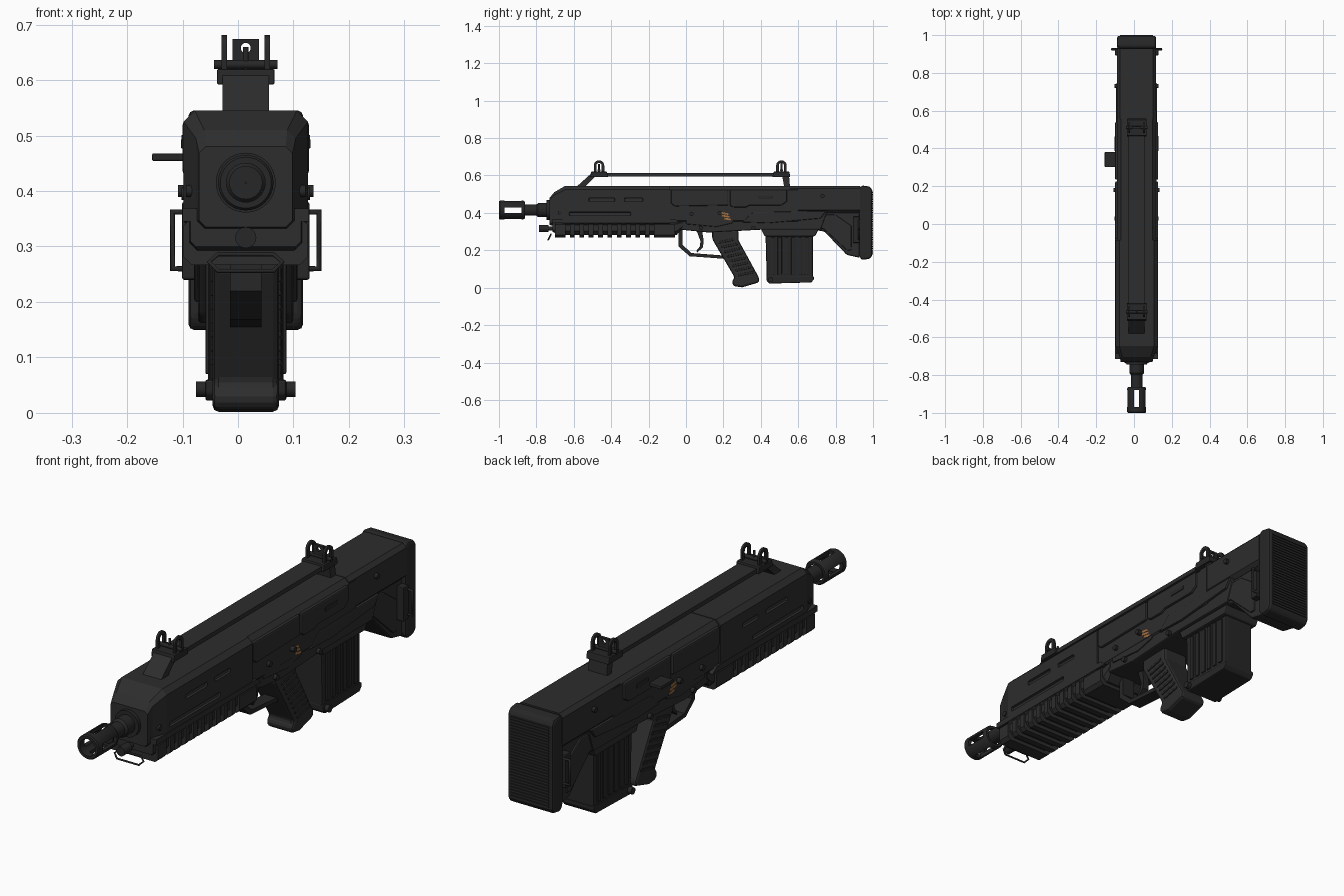
import bpy, bmesh, math
from mathutils import Vector, Matrix

if "Cube" in bpy.data.objects:
    bpy.data.objects.remove(bpy.data.objects["Cube"])

CX = 0.014  # centre line of the gun body


def material(name, rgb):
    m = bpy.data.materials.new(name)
    m.diffuse_color = (*rgb, 1)
    m.use_nodes = True
    m.node_tree.nodes["Principled BSDF"].inputs["Base Color"].default_value = m.diffuse_color
    return m


BODY = material("dark_polymer", (0.026, 0.026, 0.026))
METAL = material("black_metal", (0.020, 0.020, 0.020))
RUST = material("orange_mark", (0.38, 0.16, 0.05))


def finish(name, bm, mat, bevel=0.0, smooth=False):
    bmesh.ops.recalc_face_normals(bm, faces=bm.faces)
    me = bpy.data.meshes.new(name)
    bm.to_mesh(me)
    bm.free()
    me.materials.append(mat)
    ob = bpy.data.objects.new(name, me)
    bpy.context.collection.objects.link(ob)
    if bevel:
        b = ob.modifiers.new("bevel", 'BEVEL')
        b.width, b.segments, b.limit_method = bevel, 2, 'ANGLE'
    if smooth:
        bpy.context.view_layer.objects.active = ob
        ob.select_set(True)
        bpy.ops.object.shade_smooth_by_angle(angle=math.radians(35))
        ob.select_set(False)
    return ob


def profile(name, pts, half, mat=BODY, bevel=0.0, x=CX):
    """Side outline (y, z) extruded across x."""
    bm = bmesh.new()
    f = bm.faces.new([bm.verts.new((x - half, y, z)) for y, z in pts])
    r = bmesh.ops.extrude_face_region(bm, geom=[f])
    bmesh.ops.translate(bm, verts=[v for v in r['geom'] if isinstance(v, bmesh.types.BMVert)], vec=(2 * half, 0, 0))
    return finish(name, bm, mat, bevel)


def loft(name, sections, mat=BODY):
    """Chamfered box sections (y, half width, z0, z1, chamfer) joined along y."""
    bm, loops = bmesh.new(), []
    for y, w, a, b, c in sections:
        o = [(-w, a + c), (-w, b - c), (-w + c, b), (w - c, b), (w, b - c), (w, a + c), (w - c, a), (-w + c, a)]
        loops.append([bm.verts.new((CX + x, y, z)) for x, z in o])
    for p, q in zip(loops, loops[1:]):
        for i in range(8):
            bm.faces.new((p[i], p[(i + 1) % 8], q[(i + 1) % 8], q[i]))
    bm.faces.new(loops[0])
    bm.faces.new(loops[-1])
    return finish(name, bm, mat)


def boxes(name, items, mat=BODY, bevel=0.0):
    """Boxes (centre, size, tilt about x) in one object."""
    bm = bmesh.new()
    for c, s, t in items:
        bmesh.ops.create_cube(bm, size=1, matrix=Matrix.Translation(c) @ Matrix.Rotation(t, 4, 'X') @ Matrix.Diagonal((*s, 1)))
    return finish(name, bm, mat, bevel)


def rods(name, items, mat=METAL, seg=20):
    """Cylinders (start, end, radius) in one object."""
    bm = bmesh.new()
    for a, b, r in items:
        a, b = Vector(a), Vector(b)
        d = b - a
        m = Matrix.Translation((a + b) / 2) @ d.to_track_quat('Z', 'Y').to_matrix().to_4x4()
        bmesh.ops.create_cone(bm, cap_ends=True, segments=seg, radius1=r, radius2=r, depth=d.length, matrix=m)
    return finish(name, bm, mat, smooth=True)


def lathe(name, pts, z, mat=METAL, steps=32):
    """Closed (radius, y) outline spun around a y axis at height z."""
    bm = bmesh.new()
    vs = [bm.verts.new((CX + r, y, z)) for r, y in pts]
    es = [bm.edges.new((vs[i], vs[(i + 1) % len(vs)])) for i in range(len(vs))]
    bmesh.ops.spin(bm, geom=vs + es, cent=(CX, 0, z), axis=(0, 1, 0), angle=math.tau, steps=steps)
    bmesh.ops.remove_doubles(bm, verts=bm.verts, dist=1e-5)
    return finish(name, bm, mat, smooth=True)


def wire(name, pts, r, closed=False):
    cu = bpy.data.curves.new(name, 'CURVE')
    cu.dimensions, cu.bevel_depth, cu.bevel_resolution = '3D', r, 2
    s = cu.splines.new('POLY')
    s.points.add(len(pts) - 1)
    for p, q in zip(s.points, pts):
        p.co = (*q, 1)
    s.use_cyclic_u, cu.use_fill_caps = closed, True
    cu.materials.append(METAL)
    ob = bpy.data.objects.new(name, cu)
    bpy.context.collection.objects.link(ob)
    bpy.context.view_layer.objects.active = ob
    ob.select_set(True)
    bpy.ops.object.convert(target='MESH')
    bpy.context.object.select_set(False)


def cut(ob, cutter):
    cutter.hide_render = True
    cutter.hide_set(True)
    m = ob.modifiers.new("cut", 'BOOLEAN')
    m.operation, m.object, m.solver = 'DIFFERENCE', cutter, 'EXACT'


def both(y, z, half, size, t=0):
    """Matching boxes on the left and right flanks."""
    return [((CX + s * half, y, z), size, t) for s in (-1, 1)]


# Barrel, collar and slotted muzzle
lathe("barrel", [(0.001, -0.875), (0.03, -0.875), (0.03, -0.80), (0.038, -0.79), (0.038, -0.745), (0.054, -0.745),
                 (0.054, -0.70), (0.001, -0.70)], 0.415)
muzzle = lathe("muzzle", [(0.035, -1.0), (0.046, -1.0), (0.05, -0.995), (0.05, -0.87), (0.045, -0.862), (0.035, -0.862)], 0.415)
cut(muzzle, boxes("muzzle_slot_cutter", [((CX, -0.925, 0.415), (0.026, 0.09, 0.2), 0), ((CX, -0.925, 0.415), (0.2, 0.09, 0.03), 0)]))

# Front shroud with grooves on its flanks
shroud = loft("shroud", [(-0.73, 0.084, 0.335, 0.48, 0.012), (-0.705, 0.090, 0.33, 0.51, 0.015),
                         (-0.645, 0.112, 0.325, 0.545, 0.02), (-0.085, 0.112, 0.325, 0.545, 0.02)])
grooves = []
for y, z, length in ((-0.45, 0.47, 0.14), (-0.28, 0.47, 0.10), (-0.46, 0.395, 0.33)):
    grooves += both(y, z, 0.112, (0.022, length, 0.02))
cut(shroud, boxes("groove_cutter", grooves, bevel=0.006))

# Ribbed lower handguard
loft("handguard_core", [(-0.715, 0.10, 0.30, 0.36, 0.01), (-0.68, 0.103, 0.282, 0.36, 0.02),
                        (-0.05, 0.103, 0.282, 0.36, 0.02), (-0.015, 0.10, 0.32, 0.36, 0.01)])
profile("handguard_band", [(-0.715, 0.345), (-0.715, 0.368), (-0.06, 0.368), (-0.03, 0.345)], 0.114)
for y0, y1 in [(-0.70, -0.645), (-0.15, -0.06)] + [(-0.62 + i * 0.05, -0.595 + i * 0.05) for i in range(10)]:
    loft("handguard_rib", [(y0, 0.112, 0.267, 0.352, 0.014), (y1, 0.112, 0.267, 0.352, 0.014)])

# Receiver and the raised panels on its flanks
loft("receiver", [(-0.10, 0.104, 0.34, 0.543, 0.02), (0.60, 0.104, 0.34, 0.543, 0.02)])
profile("lower_receiver", [(-0.04, 0.42), (-0.03, 0.31), (0.12, 0.295), (0.40, 0.31), (0.72, 0.31), (0.76, 0.42)], 0.098, bevel=0.006)
profile("front_panel", [(-0.08, 0.45), (-0.08, 0.525), (0.225, 0.525), (0.225, 0.44), (-0.06, 0.435)], 0.114, bevel=0.006)
rear_panel = profile("rear_panel", [(0.235, 0.44), (0.235, 0.525), (0.54, 0.525), (0.54, 0.46), (0.51, 0.44), (0.34, 0.44), (0.32, 0.43), (0.25, 0.43)], 0.114, bevel=0.006)
boxes("panel_slot", both(0.425, 0.485, 0.113, (0.008, 0.08, 0.018)), METAL, 0.003)
profile("receiver_ridge", [(0.30, 0.35), (0.36, 0.405), (0.75, 0.41), (0.72, 0.37), (0.44, 0.345)], 0.108, bevel=0.005)
profile("receiver_step", [(0.0, 0.34), (0.0, 0.425), (0.27, 0.425), (0.25, 0.345), (0.16, 0.325)], 0.103, bevel=0.005)
rods("bolts", [((CX - w, y, z), (CX + w, y, z), 0.011) for y, z, w in
               ((-0.675, 0.40, 0.108), (0.03, 0.395, 0.116), (0.18, 0.40, 0.122), (0.36, 0.32, 0.112), (0.73, 0.49, 0.116), (0.08, 0.32, 0.112))])
boxes("charging_handle", [((-0.12, 0.342, 0.461), (0.07, 0.08, 0.014), 0)], METAL, 0.003)

# Orange painted marks
marks = []
for y, z, l in ((0.205, 0.397, 0.045), (0.213, 0.382, 0.04), (0.222, 0.367, 0.035)):
    marks += both(y, z, 0.1035, (0.003, l, 0.009), math.radians(-10))
boxes("painted_marks", marks, RUST)

# Stock and butt pad
loft("stock", [(0.555, 0.103, 0.40, 0.545, 0.016), (0.93, 0.103, 0.40, 0.545, 0.016)])
profile("stock_lower", [(0.68, 0.31), (0.74, 0.30), (0.86, 0.175), (0.93, 0.16), (0.93, 0.42), (0.68, 0.42)], 0.086, bevel=0.008)
profile("stock_brace", [(0.70, 0.315), (0.735, 0.315), (0.86, 0.20), (0.885, 0.20), (0.885, 0.33), (0.80, 0.39), (0.70, 0.39)], 0.093, bevel=0.005)
profile("butt_pad", [(0.925, 0.17), (0.94, 0.148), (0.985, 0.155), (0.996, 0.175), (0.996, 0.52), (0.985, 0.54), (0.94, 0.547), (0.925, 0.53)],
        0.103, METAL, 0.01)
boxes("butt_pad_ridges", [((CX, 0.996, 0.185 + i * 0.012), (0.175, 0.008, 0.006), 0) for i in range(28)], METAL)
for s in (-1, 1):
    wire("rear_sling_loop", [(CX + s * a, 0.925, z) for a, z in ((0.08, 0.26), (0.132, 0.26), (0.132, 0.362), (0.08, 0.362))], 0.006)
    boxes("sling_mount", [((CX + s * 0.095, 0.91, 0.31), (0.04, 0.035, 0.14), 0)], METAL, 0.004)

# Carry rail on top
profile("carry_rail", [(-0.585, 0.54), (-0.505, 0.612), (0.55, 0.612), (0.556, 0.54), (0.525, 0.54), (0.515, 0.594), (-0.485, 0.594), (-0.54, 0.54)],
        0.042)

# Front and rear sights
arc = [math.pi * i / 8 for i in range(9)]
for label, y in (("front", -0.465), ("rear", 0.51)):
    profile(label + "_sight_base", [(y - 0.048, 0.592), (y - 0.042, 0.62), (y + 0.042, 0.62), (y + 0.048, 0.592)], 0.052, METAL, 0.003)
    outer = [(y + 0.028 * math.cos(a), 0.654 + 0.027 * math.sin(a)) for a in arc]
    inner = [(y + 0.014 * math.cos(a), 0.654 + 0.013 * math.sin(a)) for a in reversed(arc)]
    ear = [(y + 0.028, 0.615)] + outer + [(y - 0.028, 0.615), (y - 0.014, 0.615)] + inner + [(y + 0.014, 0.615)]
    for s in (-1, 1):
        profile(label + "_sight_ear", ear, 0.005, METAL, x=CX + s * 0.039)
    rods(label + "_sight_pin", [((CX - 0.057, y, 0.628), (CX + 0.057, y, 0.628), 0.008)])
rods("front_sight_post", [((CX, -0.465, 0.61), (CX, -0.465, 0.66), 0.005)])
aperture = boxes("rear_aperture", [((CX, 0.51, 0.648), (0.048, 0.012, 0.052), 0)], METAL)
cut(aperture, rods("aperture_cutter", [((CX, 0.4, 0.658), (CX, 0.6, 0.658), 0.009)]))

# Front sling knob and wire loop
rods("front_knob", [((CX, -0.785, 0.316), (CX, -0.735, 0.316), 0.019), ((CX, -0.74, 0.316), (CX, -0.69, 0.316), 0.011)])
wire("front_sling_loop", [(CX + x, y, z) for x, y, z in ((-0.05, -0.722, 0.286), (0.05, -0.722, 0.286), (0.066, -0.729, 0.272),
     (0.05, -0.737, 0.256), (-0.05, -0.737, 0.256), (-0.066, -0.729, 0.272))], 0.004, True)

# Trigger and its guard
profile("trigger_guard", [(-0.04, 0.32), (-0.04, 0.22), (0.02, 0.168), (0.20, 0.155), (0.20, 0.172), (0.03, 0.185), (-0.018, 0.228), (-0.018, 0.32)],
        0.028, METAL)
profile("trigger", [(0.055, 0.31), (0.085, 0.31), (0.095, 0.25), (0.09, 0.215), (0.06, 0.188), (0.056, 0.198), (0.075, 0.222), (0.077, 0.25)], 0.014, METAL)

# Pistol grip with raised ribs
profile("pistol_grip", [(0.14, 0.31), (0.14, 0.26), (0.26, 0.055), (0.245, 0.03), (0.255, 0.008), (0.30, 0.002), (0.39, 0.028), (0.392, 0.05), (0.28, 0.255),
                        (0.28, 0.31)], 0.06, BODY, 0.012)
boxes("grip_ribs", [((CX, 0.218 + i * 0.0145, 0.25 - i * 0.025), (0.128, 0.085, 0.012), math.radians(12)) for i in range(8)], METAL, 0.003)

# Magazine, its collar, ribs and base pin
profile("magazine_well", [(0.40, 0.315), (0.42, 0.275), (0.69, 0.275), (0.71, 0.315)], 0.084, BODY, 0.005)
profile("magazine", [(0.425, 0.29), (0.432, 0.035), (0.445, 0.024), (0.67, 0.03), (0.68, 0.045), (0.68, 0.29)], 0.068, METAL, 0.008)
profile("magazine_base", [(0.43, 0.06), (0.432, 0.035), (0.445, 0.022), (0.67, 0.028), (0.684, 0.045), (0.684, 0.06)], 0.073, METAL, 0.004)
boxes("magazine_ribs", [((CX, 0.465 + i * 0.036, 0.17), (0.146, 0.022, 0.20), 0) for i in range(6)], METAL, 0.003)
rods("magazine_pin", [((CX - 0.09, 0.452, 0.043), (CX + 0.09, 0.452, 0.043), 0.014)])
